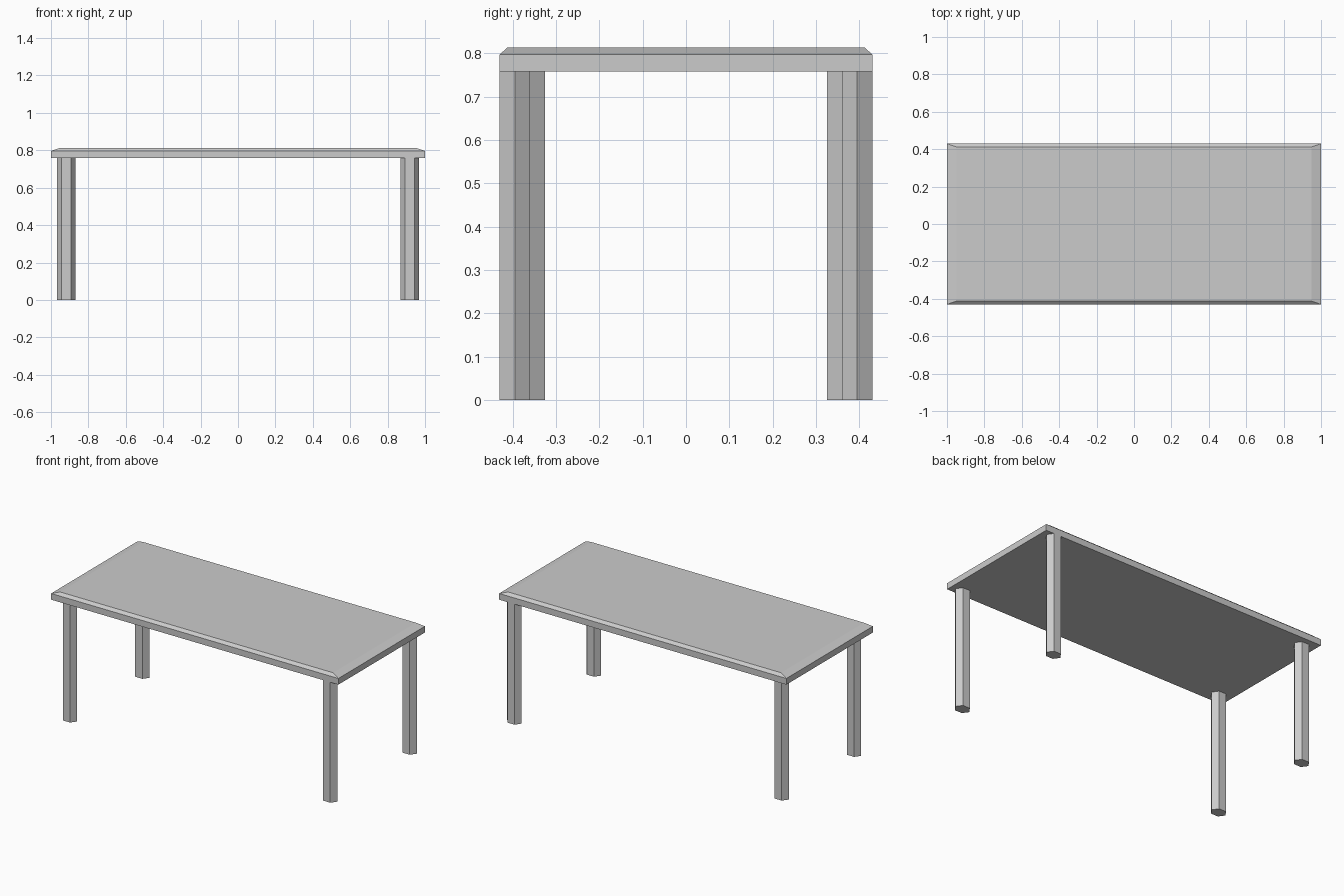
import bpy, bmesh, math

if "Cube" in bpy.data.objects:
    bpy.data.objects.remove(bpy.data.objects["Cube"])


def loft(name, rings):
    """Solid through a stack of matching rings, capped at both ends."""
    bm = bmesh.new()
    loops = [[bm.verts.new(p) for p in ring] for ring in rings]
    n = len(loops[0])
    for lower, upper in zip(loops, loops[1:]):
        for i in range(n):
            j = (i + 1) % n
            bm.faces.new((lower[i], lower[j], upper[j], upper[i]))
    bm.faces.new(loops[0][::-1])
    bm.faces.new(loops[-1])
    bmesh.ops.recalc_face_normals(bm, faces=bm.faces)
    mesh = bpy.data.meshes.new(name)
    bm.to_mesh(mesh)
    bm.free()
    obj = bpy.data.objects.new(name, mesh)
    bpy.context.collection.objects.link(obj)
    return obj


def rectangle(hx, hy, z):
    return [(-hx, -hy, z), (hx, -hy, z), (hx, hy, z), (-hx, hy, z)]


def hexagon(cx, cy, rx, hy, z):
    ry = hy / math.sin(math.pi / 3)
    return [(cx + rx * math.cos(k * math.pi / 3),
             cy + ry * math.sin(k * math.pi / 3), z) for k in range(6)]


UNDERSIDE = 0.758

# Table top with a chamfered upper rim
loft("table_top", [rectangle(1.0, 0.43, UNDERSIDE),
                   rectangle(1.0, 0.43, 0.797),
                   rectangle(0.95, 0.412, 0.813)])

# Six-sided legs; the left pair stands slightly closer together
for side, x, y in (("left", -0.918, 0.36), ("right", 0.918, 0.395)):
    for end, sign in (("front", -1), ("back", 1)):
        loft(f"{end}_{side}_leg",
             [hexagon(x, sign * y, 0.05, 0.035, z) for z in (0, UNDERSIDE)])
